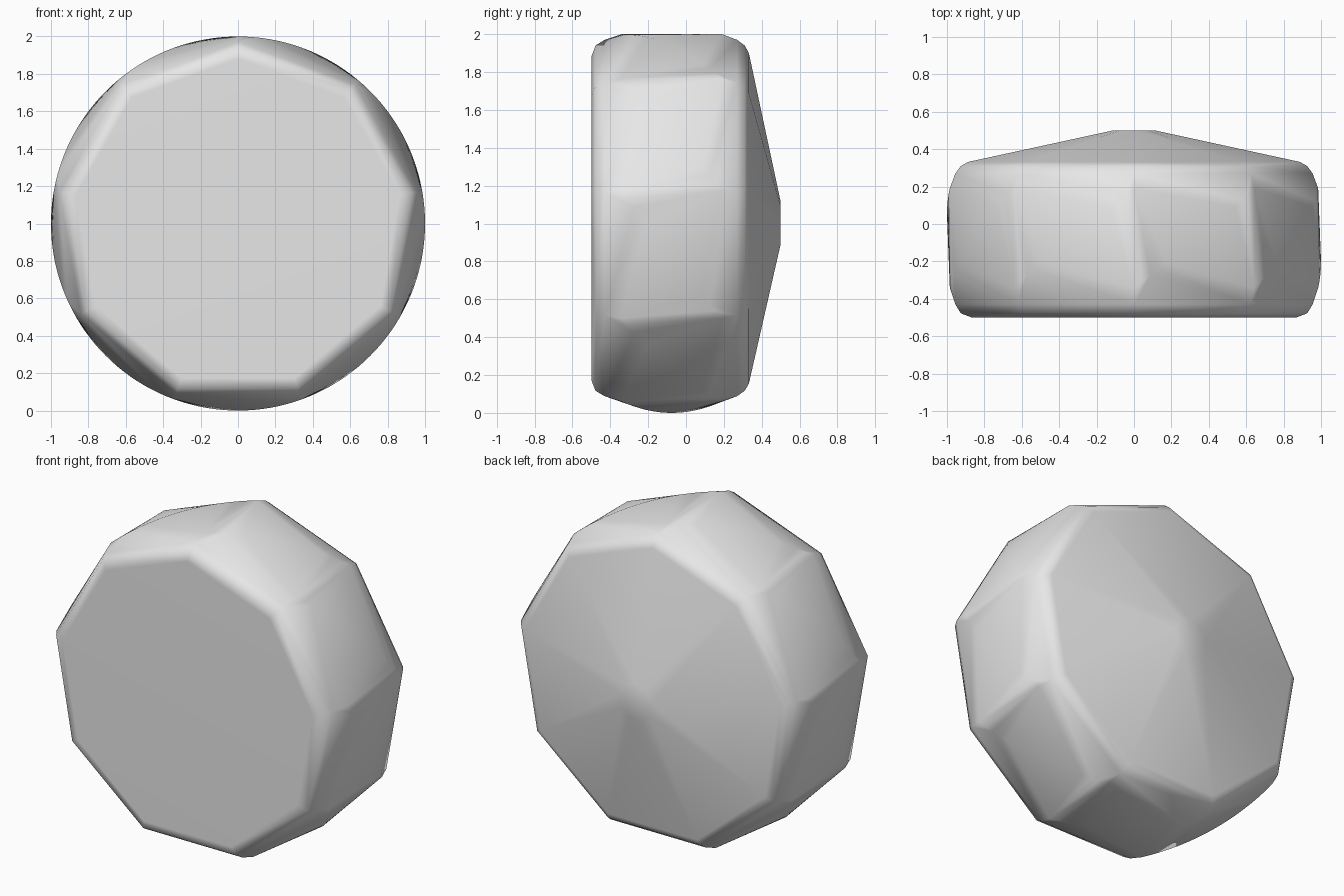
import bpy
import bmesh
from math import radians, sin, cos

cube = bpy.data.objects.get("Cube")
if cube:
    bpy.data.objects.remove(cube, do_unlink=True)

SIDES = 9
STEP = 360 / SIDES
FRONT_RIM = [(0.88, -0.50), (0.94, -0.478), (0.97, -0.43), (1.0, -0.34)]
BACK_RIM = [(1.0, 0.19), (0.97, 0.27), (0.94, 0.31), (0.90, 0.332), (0.115, 0.50)]
RIDGE_STEPS = 16


def point(radius, y, angle):
    a = radians(angle)
    return (radius * cos(a), y, 1 + radius * sin(a))


bm = bmesh.new()
for side in range(SIDES):
    start = 90 - STEP * side
    # Rounded rims and the shallow pyramid on the back
    for radius, y in FRONT_RIM + BACK_RIM:
        bm.verts.new(point(radius, y, start))
    # Ridge that twists by one side on its way to the back
    y0, y1 = FRONT_RIM[-1][1], BACK_RIM[0][1]
    for i in range(1, RIDGE_STEPS):
        t = i / RIDGE_STEPS
        bm.verts.new(point(1.0, y0 + (y1 - y0) * t, start - STEP * t))

# Stretch the skin over the rims and ridges
hull = bmesh.ops.convex_hull(bm, input=bm.verts[:], use_existing_faces=False)
loose = {v for v in hull["geom_interior"] + hull["geom_unused"]
         if isinstance(v, bmesh.types.BMVert)}
bmesh.ops.delete(bm, geom=list(loose), context='VERTS')
bmesh.ops.dissolve_limit(bm, angle_limit=radians(0.2),
                         verts=bm.verts[:], edges=bm.edges[:])
bmesh.ops.recalc_face_normals(bm, faces=bm.faces[:])

mesh = bpy.data.meshes.new("twisted_stone")
bm.to_mesh(mesh)
bm.free()
stone = bpy.data.objects.new("twisted_stone", mesh)
bpy.context.collection.objects.link(stone)

# Plain grey
grey = bpy.data.materials.new("light_grey")
grey.use_nodes = True
colour = (0.8, 0.8, 0.8, 1)
grey.diffuse_color = colour
for node in grey.node_tree.nodes:
    if node.type == 'BSDF_PRINCIPLED':
        node.inputs["Base Color"].default_value = colour
mesh.materials.append(grey)

# Soft ridges with flat large faces
bpy.ops.object.select_all(action='DESELECT')
stone.select_set(True)
bpy.context.view_layer.objects.active = stone
bpy.ops.object.shade_smooth_by_angle(angle=radians(50))
weighted = stone.modifiers.new("weighted_normals", 'WEIGHTED_NORMAL')
weighted.keep_sharp = True
